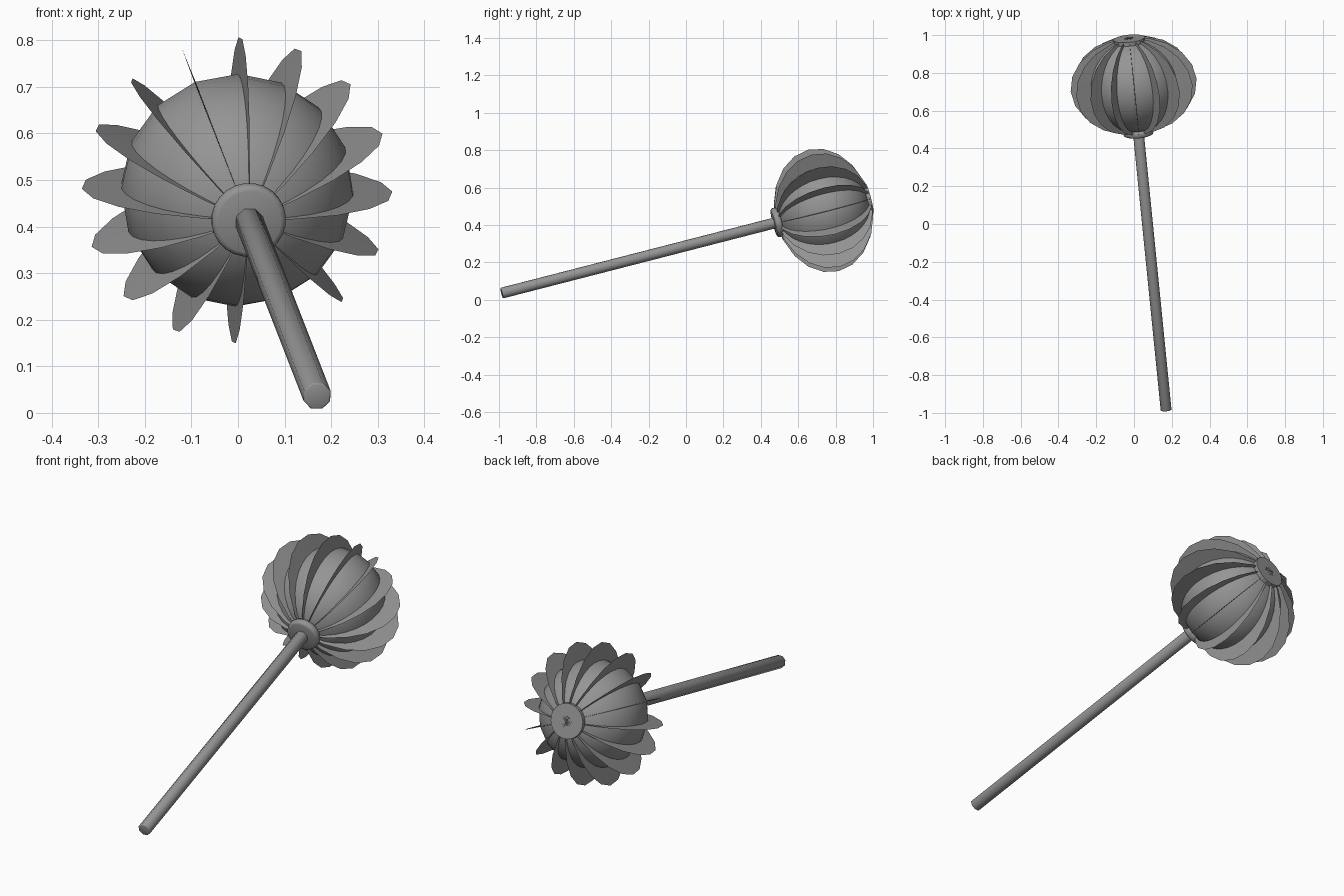
import bpy, bmesh, math
from mathutils import Vector, Matrix

if "Cube" in bpy.data.objects:
    bpy.data.objects.remove(bpy.data.objects["Cube"])

# Head centre and weapon axis (from handle butt towards head)
CENTRE = Vector((-0.002, 0.735, 0.478))
AXIS = Vector((-0.1, 1.0, 0.257)).normalized()
# Local frame: z along the axis, x towards the fin that lies in the tilt plane
side = Vector((0, 1, 0)).cross(AXIS).normalized()
out = side.cross(AXIS).normalized()
FRAME = Matrix.Translation(CENTRE) @ Matrix((out, AXIS.cross(out), AXIS)).transposed().to_4x4()

steel = bpy.data.materials.new("steel grey")
steel.diffuse_color = (0.3, 0.3, 0.3, 1)
steel.use_nodes = True
steel.node_tree.nodes["Principled BSDF"].inputs["Base Color"].default_value = steel.diffuse_color


def finish(name, bm, smooth=True):
    bmesh.ops.recalc_face_normals(bm, faces=bm.faces)
    mesh = bpy.data.meshes.new(name)
    bm.to_mesh(mesh)
    bm.free()
    mesh.materials.append(steel)
    obj = bpy.data.objects.new(name, mesh)
    bpy.context.collection.objects.link(obj)
    obj.matrix_world = FRAME
    for p in mesh.polygons:
        p.use_smooth = smooth
    return obj


def rod(name, radius, z0, z1, sides, bevel=0.0, smooth=True):
    bm = bmesh.new()
    bmesh.ops.create_cone(bm, cap_ends=True, segments=sides, radius1=radius, radius2=radius,
                          depth=z1 - z0, matrix=Matrix.Translation((0, 0, (z0 + z1) / 2)))
    if bevel:
        rims = [e for e in bm.edges if abs(e.verts[0].co.z - e.verts[1].co.z) < 1e-5]
        bmesh.ops.bevel(bm, geom=rims, offset=bevel, segments=2, affect='EDGES', profile=0.5)
    return finish(name, bm, smooth)


# Round core of the head
bm = bmesh.new()
bmesh.ops.create_uvsphere(bm, u_segments=16, v_segments=16, radius=0.25)
finish("head_core", bm)

# Eight thin lens-shaped blades crossing the core make sixteen fins
SIDES = 20
for i in range(8):
    bm = bmesh.new()
    rim = [bm.verts.new((0.335 * math.cos(t), 0, 0.26 * math.sin(t)))
           for t in (2 * math.pi * k / SIDES for k in range(SIDES))]
    hubs = [bm.verts.new((0, s * 0.006, 0)) for s in (-1, 1)]
    for k in range(SIDES):
        for hub in hubs:
            bm.faces.new((rim[k], rim[(k + 1) % SIDES], hub))
    bmesh.ops.rotate(bm, verts=bm.verts, cent=(0, 0, 0),
                     matrix=Matrix.Rotation(math.pi * i / 8, 3, 'Z'))
    finish("fin_blade_%d" % (i + 1), bm, smooth=False)

# Flat end cap, collar and handle
rod("end_cap", 0.083, 0.235, 0.256, 24, smooth=False)
rod("collar", 0.08, -0.275, -0.238, 24, bevel=0.012)
rod("handle", 0.031, -1.785, -0.2, 8, bevel=0.004)
